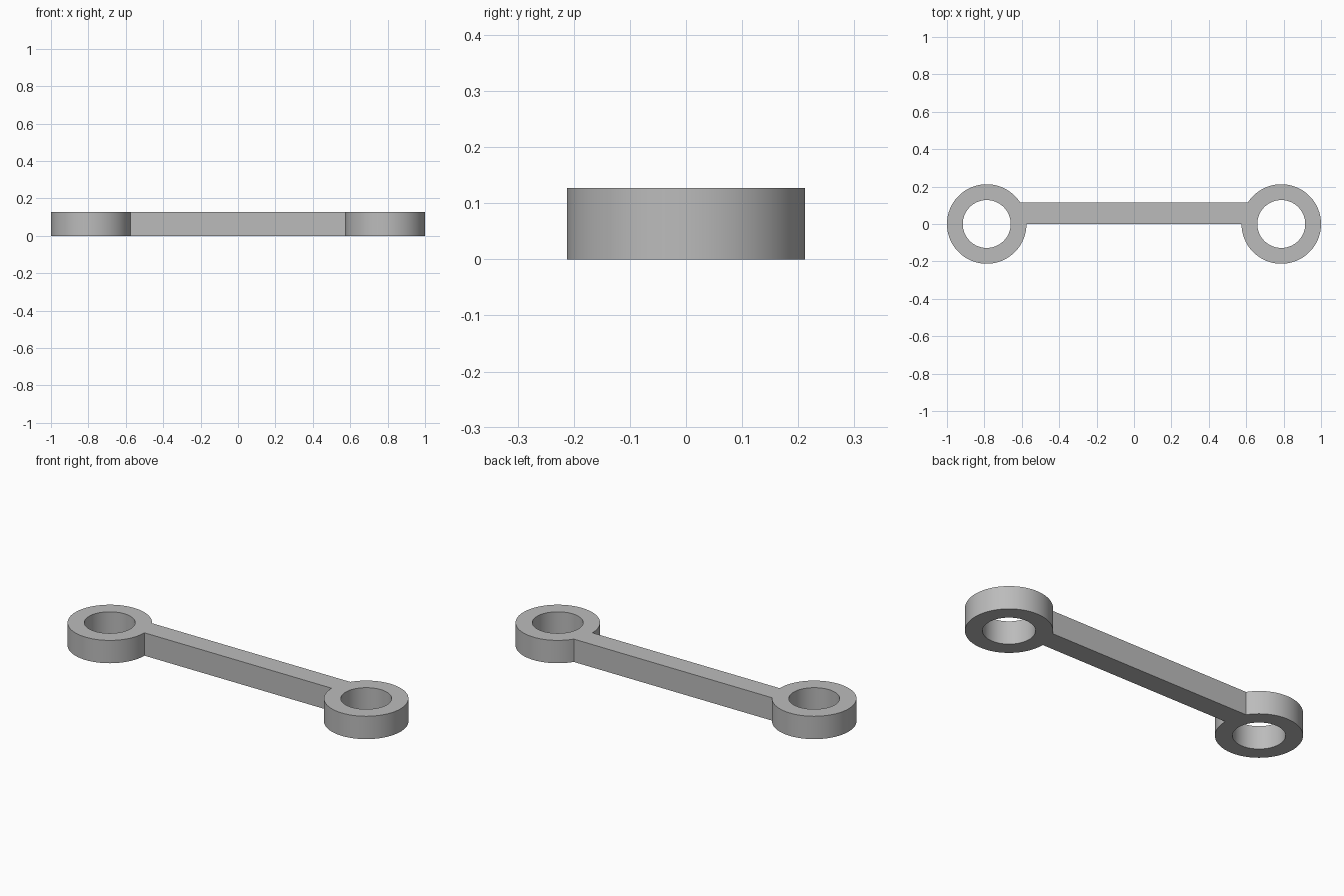
import bpy, bmesh, math

if "Cube" in bpy.data.objects:
    bpy.data.objects.remove(bpy.data.objects["Cube"], do_unlink=True)

HEIGHT = 0.127
OUTER, INNER = 0.2125, 0.128
CENTRE = 1 - OUTER
BAR_WIDTH = 0.115
SEGMENTS = 96

grey = bpy.data.materials.new("plain grey")
grey.use_nodes = True
colour = (0.5, 0.5, 0.5, 1)
grey.diffuse_color = colour
grey.node_tree.nodes["Principled BSDF"].inputs["Base Color"].default_value = colour


def arc(cx, radius, start, end, steps):
    """Points along an arc, both ends included."""
    angles = [start + (end - start) * i / steps for i in range(steps + 1)]
    return [(cx + radius * math.cos(a), radius * math.sin(a)) for a in angles]


def add_loop(bm, points):
    verts = [bm.verts.new((x, y, 0)) for x, y in points]
    return [bm.edges.new((v, verts[(i + 1) % len(verts)])) for i, v in enumerate(verts)]


# Outline: two round eyes joined by an offset straight bar
bar_angle = math.asin(BAR_WIDTH / OUTER)
right_eye = arc(CENTRE, OUTER, -math.pi, math.pi - bar_angle, SEGMENTS)
left_eye = [(-x, y) for x, y in reversed(right_eye)]

bm = bmesh.new()
edges = add_loop(bm, right_eye + left_eye)

# Bores through both eyes
for side in (-1, 1):
    edges += add_loop(bm, arc(side * CENTRE, INNER, 0, math.tau, SEGMENTS)[:-1])

# Fill the flat profile and raise it to full thickness
bmesh.ops.triangle_fill(bm, use_beauty=True, use_dissolve=False, edges=edges)
raised = bmesh.ops.extrude_face_region(bm, geom=bm.faces[:], use_keep_orig=True)
top = [g for g in raised["geom"] if isinstance(g, bmesh.types.BMVert)]
bmesh.ops.translate(bm, vec=(0, 0, HEIGHT), verts=top)
bmesh.ops.recalc_face_normals(bm, faces=bm.faces[:])

mesh = bpy.data.meshes.new("connecting_link")
bm.to_mesh(mesh)
bm.free()
mesh.materials.append(grey)
link = bpy.data.objects.new("connecting_link", mesh)
bpy.context.collection.objects.link(link)

# Smooth round walls with crisp rims
bpy.ops.object.select_all(action="DESELECT")
link.select_set(True)
bpy.context.view_layer.objects.active = link
bpy.ops.object.shade_smooth_by_angle(angle=math.radians(30))
